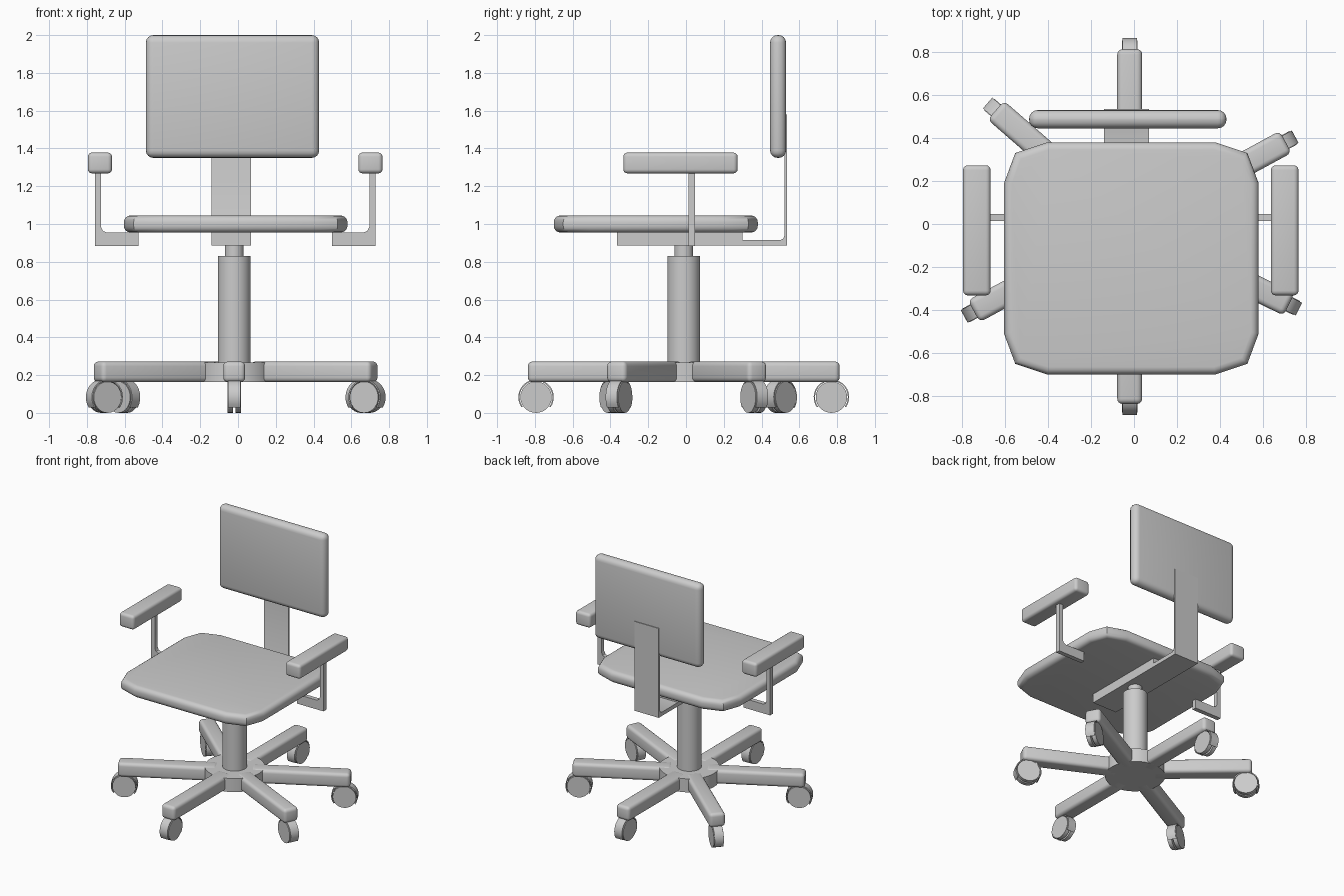
import bpy, bmesh
from math import radians, cos, sin
from mathutils import Vector, Matrix

if "Cube" in bpy.data.objects:
    bpy.data.objects.remove(bpy.data.objects["Cube"])

CX, CY = -0.02, -0.012          # axis of the column and base
MX = -0.015                     # mirror plane of the arms


def finish(name, bm, matrix=None, angle=40):
    if matrix:
        bm.transform(matrix)
    bmesh.ops.recalc_face_normals(bm, faces=bm.faces)
    me = bpy.data.meshes.new(name)
    bm.to_mesh(me)
    bm.free()
    ob = bpy.data.objects.new(name, me)
    bpy.context.collection.objects.link(ob)
    bpy.ops.object.select_all(action='DESELECT')
    ob.select_set(True)
    bpy.context.view_layer.objects.active = ob
    bpy.ops.object.shade_smooth_by_angle(angle=radians(angle))
    return ob


def box(name, lo, hi, bevel=0.0, matrix=None):
    lo, hi = Vector(lo), Vector(hi)
    bm = bmesh.new()
    bmesh.ops.create_cube(bm, size=1)
    bm.transform(Matrix.Translation((lo + hi) / 2) @ Matrix.Diagonal((hi - lo).to_4d()))
    if bevel:
        bmesh.ops.bevel(bm, geom=bm.edges[:], offset=bevel, segments=4,
                        profile=0.5, affect='EDGES')
    return finish(name, bm, matrix)


def prism(name, pts, vec, bevel=0.0, matrix=None):
    """Extrude a closed outline along vec, optionally rounding both rims."""
    bm = bmesh.new()
    face = bm.faces.new([bm.verts.new(p) for p in pts])
    rim = face.edges[:]
    ext = bmesh.ops.extrude_face_region(bm, geom=[face], use_keep_orig=True)['geom']
    new = [g for g in ext if isinstance(g, bmesh.types.BMVert)]
    bmesh.ops.translate(bm, verts=new, vec=vec)
    if bevel:
        rim += [g for g in ext if isinstance(g, bmesh.types.BMEdge)]
        bmesh.ops.recalc_face_normals(bm, faces=bm.faces)
        bmesh.ops.bevel(bm, geom=rim, offset=bevel, segments=4,
                        profile=0.5, affect='EDGES')
    return finish(name, bm, matrix)


def cylinder(name, r, z0, z1, matrix=None, sides=40):
    bm = bmesh.new()
    bmesh.ops.create_cone(bm, cap_ends=True, segments=sides, radius1=r, radius2=r,
                          depth=z1 - z0, matrix=Matrix.Translation((0, 0, (z0 + z1) / 2)))
    return finish(name, bm, matrix)


centre = Matrix.Translation((CX, CY, 0))

# Seat cushion: rounded-off rectangle with soft rims
quarter = [(0.592, 0.35), (0.54, 0.49), (0.39, 0.54)]
outline = (quarter + [(-x, y) for x, y in reversed(quarter)]
           + [(-x, -y) for x, y in quarter] + [(x, -y) for x, y in reversed(quarter)])
prism("seat", [(x - 0.0125, y - 0.16, 0.955) for x, y in outline], (0, 0, 0.09), 0.035)

# Backrest cushion, front slightly dished
back = box("backrest", (-0.488, 0.445, 1.35), (0.43, 0.53, 2.0), 0.04)

# Seat plate and bent back support
support = [(-0.365, 0.885), (0.535, 0.885), (0.535, 1.58), (0.522, 1.58), (0.522, 0.94),
           (0.515, 0.922), (0.50, 0.915), (0.30, 0.915), (0.30, 0.958), (-0.365, 0.958)]
prism("back_support", [(-0.14, y, z) for y, z in support], (0.21, 0, 0))

# Arms: pad on an L-shaped bracket, one per side
bracket = [(-0.742, 0.883), (-0.513, 0.883), (-0.513, 0.955), (-0.68, 0.955),
           (-0.70, 0.963), (-0.71, 0.985), (-0.71, 1.29), (-0.742, 1.29)]
for side, s in (("left", 1), ("right", -1)):
    prism(side + "_arm_bracket", [(MX + s * x, 0.013, z) for x, z in bracket], (0, 0.034, 0))
    xs = sorted((MX - s * 0.78, MX - s * 0.652))
    box(side + "_arm_pad", (xs[0], -0.332, 1.268), (xs[1], 0.273, 1.378), 0.022)

# Gas column and hub
cylinder("column", 0.087, 0.25, 0.83, centre)
cylinder("column_piston", 0.05, 0.80, 0.90, centre)
cylinder("base_hub", 0.212, 0.163, 0.268, centre)

# Legs with castors; local +x points outwards
WR = 0.083
for i, a in enumerate((90, 139, 208.5, 270, 334, 28.5)):
    place = centre @ Matrix.Rotation(radians(a), 4, 'Z')
    box(f"leg_{i}", (0.12, -0.058, 0.163), (0.825, 0.058, 0.272), 0.025, place)
    hub = place @ Matrix.Translation((0.782, 0, WR)) @ Matrix.Rotation(radians(90), 4, 'X')
    # twin wheels
    cylinder(f"wheel_a_{i}", 0.08 + 0.003, 0.006, 0.036, hub, 28)
    cylinder(f"wheel_b_{i}", 0.08 + 0.003, -0.036, -0.006, hub, 28)
    cylinder(f"axle_{i}", 0.03, -0.01, 0.01, hub, 16)
    # thin hood over the wheels
    arc = [radians(-35 + 250 * k / 20) for k in range(21)]
    hood = ([(0.094 * cos(t), 0.094 * sin(t), -0.033) for t in arc]
            + [(0.087 * cos(t), 0.087 * sin(t), -0.033) for t in reversed(arc)])
    prism(f"castor_hood_{i}", hood, (0, 0, 0.066), 0, hub)
    # stem
    cylinder(f"castor_stem_{i}", 0.02, 0.13, 0.18, place @ Matrix.Translation((0.782, 0, 0)), 16)
